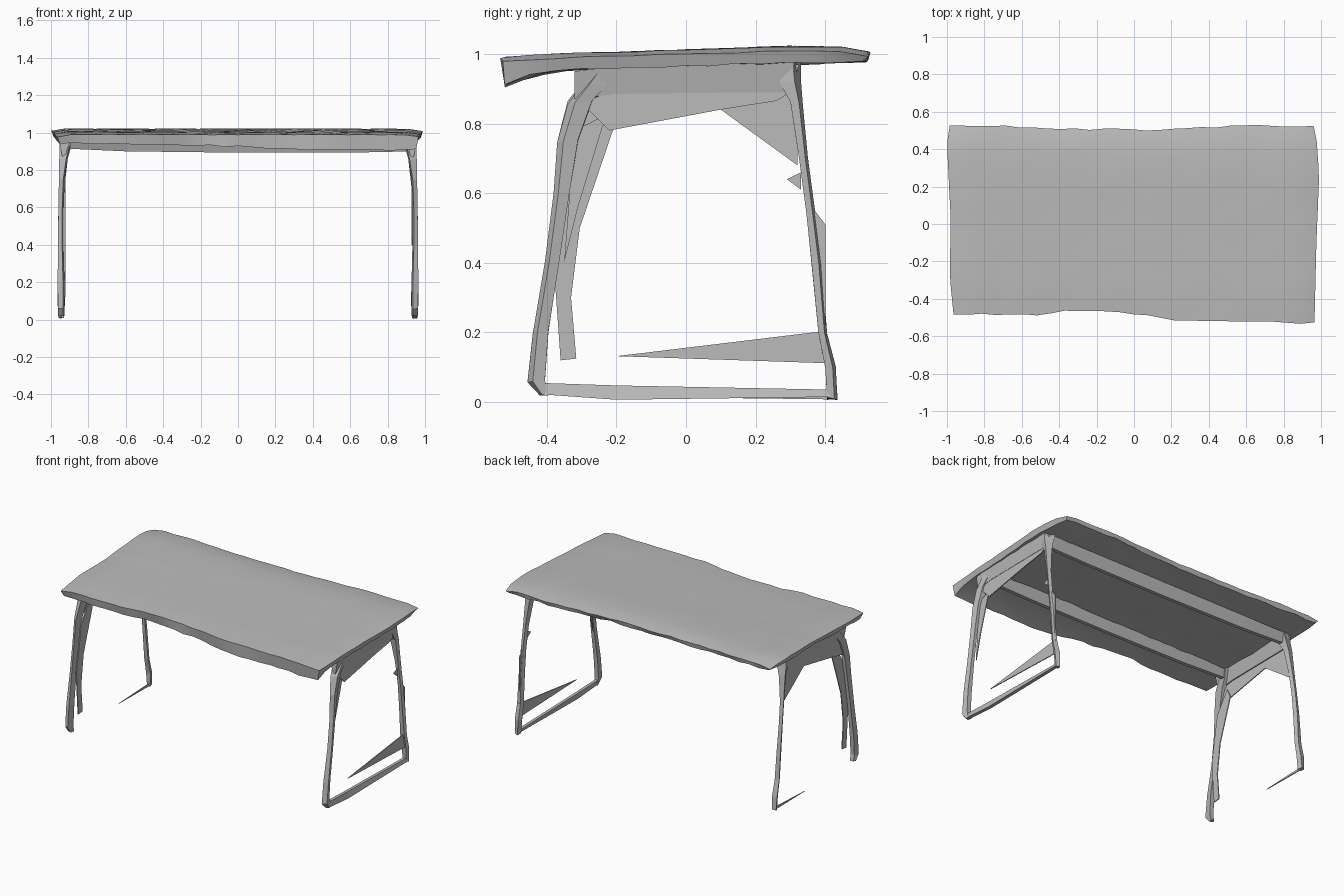
import bpy, bmesh, random
from mathutils import Vector

random.seed(4)
if "Cube" in bpy.data.objects:
    bpy.data.objects.remove(bpy.data.objects["Cube"], do_unlink=True)

grey = bpy.data.materials.new("light grey")
grey.use_nodes = True
grey.diffuse_color = (0.5, 0.5, 0.5, 1)
grey.node_tree.nodes["Principled BSDF"].inputs["Base Color"].default_value = (0.5, 0.5, 0.5, 1)


def finish(bm, name):
    bmesh.ops.recalc_face_normals(bm, faces=bm.faces)
    mesh = bpy.data.meshes.new(name)
    bm.to_mesh(mesh)
    bm.free()
    mesh.materials.append(grey)
    obj = bpy.data.objects.new(name, mesh)
    bpy.context.collection.objects.link(obj)
    return obj


def lerp(points, t):
    """Piecewise linear value at t."""
    for (a, va), (b, vb) in zip(points, points[1:]):
        if t <= b:
            return va + (vb - va) * max(0, (t - a) / (b - a))
    return points[-1][1]


def loft(name, rings):
    """Closed solid through matching rings of points."""
    bm = bmesh.new()
    loops = [[bm.verts.new(p) for p in ring] for ring in rings]
    n = len(loops[0])
    for a, b in zip(loops, loops[1:]):
        for i in range(n):
            j = (i + 1) % n
            bm.faces.new((a[i], a[j], b[j], b[i]))
    bm.faces.new(loops[0])
    bm.faces.new(loops[-1])
    return finish(bm, name)


def sheet(name, x, outline, thick=0.006):
    """Thin plate in the y-z plane."""
    loft(name, [[(x + s * thick / 2, y, z) for y, z in outline] for s in (-1, 1)])


# Warped table top: two grids joined round the rim
front = [(-1, -.48), (-.5, -.485), (-.35, -.46), (0, -.48), (.25, -.52), (1, -.53)]
back = [(-1, .53), (-.6, .52), (-.2, .505), (.2, .505), (.6, .53), (1, .52)]
left_end = [(0, .965), (.4, .975), (.75, .99), (.95, .975), (1, .96)]
right_end = [(0, -.965), (.2, -.985), (.5, -.98), (.9, -1), (1, -.985)]
upper = [(0, .99), (.15, 1.0), (.4, 1.008), (.8, 1.022), (.95, 1.018), (1, 1.005)]
lower = [(0, .945), (.1, .953), (.3, .962), (.8, .972), (1, .98)]
droop = [(-1, .0), (-.5, .005), (0, .02), (.4, .035), (.9, .04), (1, .03)]
NX, NY = 26, 14


def top_point(i, j, is_upper):
    u, v = i / NX, j / NY
    x = lerp(right_end, v) * (1 - u) + lerp(left_end, v) * u
    y = lerp(front, x) * (1 - v) + lerp(back, x) * v
    rim = i in (0, NX) or j in (0, NY)
    if is_upper:
        z = lerp(upper, v) - (0.012 if i in (0, NX) else 0)
        z += random.uniform(-.002, .002)
    else:
        z = lerp(lower, v) - lerp(droop, x) * max(0, 1 - v / 0.12)
        z += random.uniform(-.005, .005)
        if rim:
            x, y = x * 0.988, y * 0.98
    return (x, y + random.uniform(-.005, .005), z)


bm = bmesh.new()
grids = []
for is_upper in (True, False):
    g = [[bm.verts.new(top_point(i, j, is_upper)) for j in range(NY + 1)] for i in range(NX + 1)]
    for i in range(NX):
        for j in range(NY):
            bm.faces.new((g[i][j], g[i + 1][j], g[i + 1][j + 1], g[i][j + 1]))
    grids.append(g)
rim = [(i, 0) for i in range(NX)] + [(NX, j) for j in range(NY)]
rim += [(i, NY) for i in range(NX, 0, -1)] + [(0, j) for j in range(NY, 0, -1)]
for (a, b), (c, d) in zip(rim, rim[1:] + rim[:1]):
    bm.faces.new((grids[0][a][b], grids[0][c][d], grids[1][c][d], grids[1][a][b]))
table_top = finish(bm, "table_top")
for p in table_top.data.polygons:
    p.use_smooth = True
bpy.context.view_layer.objects.active = table_top
table_top.select_set(True)
bpy.ops.object.shade_smooth_by_angle(angle=0.5)
table_top.select_set(False)

# Legs: stations are height, outer y, inner y
front_leg = [(.02, -.42, -.395), (.06, -.455, -.405), (.2, -.44, -.395), (.4, -.405, -.365),
             (.6, -.38, -.335), (.75, -.37, -.31), (.86, -.34, -.27), (.91, -.3, -.23), (.97, -.25, -.2)]
back_leg = [(.01, .435, .405), (.1, .43, .4), (.2, .405, .38), (.4, .39, .36), (.55, .37, .345),
            (.7, .35, .325), (.86, .335, .3), (.92, .33, .27), (.98, .33, .25)]
outer_x = [(0, .96), (.1, .965), (.5, .962), (.9, .955), (1, .95)]
inner_x = [(0, .93), (.1, .925), (.5, .935), (.8, .925), (.9, .9), (1, .87)]
for side, word in ((1, "left"), (-1, "right")):
    for label, stations in (("front", front_leg), ("back", back_leg)):
        rings = []
        for z, yo, yi in stations:
            xo, xi = side * lerp(outer_x, z), side * lerp(inner_x, z)
            w = random.uniform(-.006, .006)
            rings.append([(xo, yo + (yi - yo) * .3, z), (xo - side * .008, yi, z + w),
                          (xi, yi, z), (xi + side * .008, yo, z - w)])
        loft(f"{word}_{label}_leg", rings)
    # End apron under the top
    loft(f"{word}_end_apron", [[(side * .94, y, z0), (side * .955, y, z1), (side * .90, y, z1), (side * .925, y, z0)]
                              for y, z0, z1 in ((-.32, .87, .95), (-.2, .885, .965), (.05, .888, .97), (.31, .89, .975))])

# Long rails beneath the top
for label, y in (("front", -.25), ("back", .29)):
    loft(f"{label}_long_rail", [[(x, y - .035, .965), (x, y + .035, .97), (x, y + .012, z), (x, y - .012, z)]
                                for x, z in ((-.93, .915), (-.6, .9), (0, .893), (.6, .893), (.93, .9))])

# Thin webs at the corners
sheet("left_gusset", .935, [(-.22, .78), (.1, .84), (.26, .865), (.3, .89), (-.22, .89), (-.3, .86)])
sheet("right_gusset", -.935, [(.1, .84), (.32, .68), (.32, .89), (-.05, .89)])
sheet("right_gusset_front", -.935, [(-.31, .76), (-.22, .78), (.1, .84), (.1, .89), (-.28, .89)])
sheet("right_leg_flap", -.925, [(-.36, .12), (-.315, .125), (-.33, .3), (-.305, .5), (-.21, .78), (-.24, .84), (-.33, .7), (-.38, .4)])
sheet("left_leg_flap", .93, [(-.35, .4), (-.31, .56), (-.24, .79), (-.22, .83), (-.32, .78)])
sheet("left_back_leg_flap", .945, [(.40, .2), (.40, .51), (.37, .55), (.35, .52)])
sheet("back_leg_nub", .94, [(.33, .61), (.29, .64), (.33, .66)])

# Foot rail and pointed braces
loft("foot_rail", [[(.958, y, z0), (.95, y, z1), (.93, y, z1), (.935, y, z0)]
                   for y, z0, z1 in ((-.41, .022, .055), (-.2, .007, .048), (.415, .015, .036))])
sheet("left_pointed_brace", .945, [(-.2, .132), (.4, .112), (.405, .205)])
sheet("right_pointed_brace", -.945, [(.1, .012), (.42, .008), (.42, .025)])
